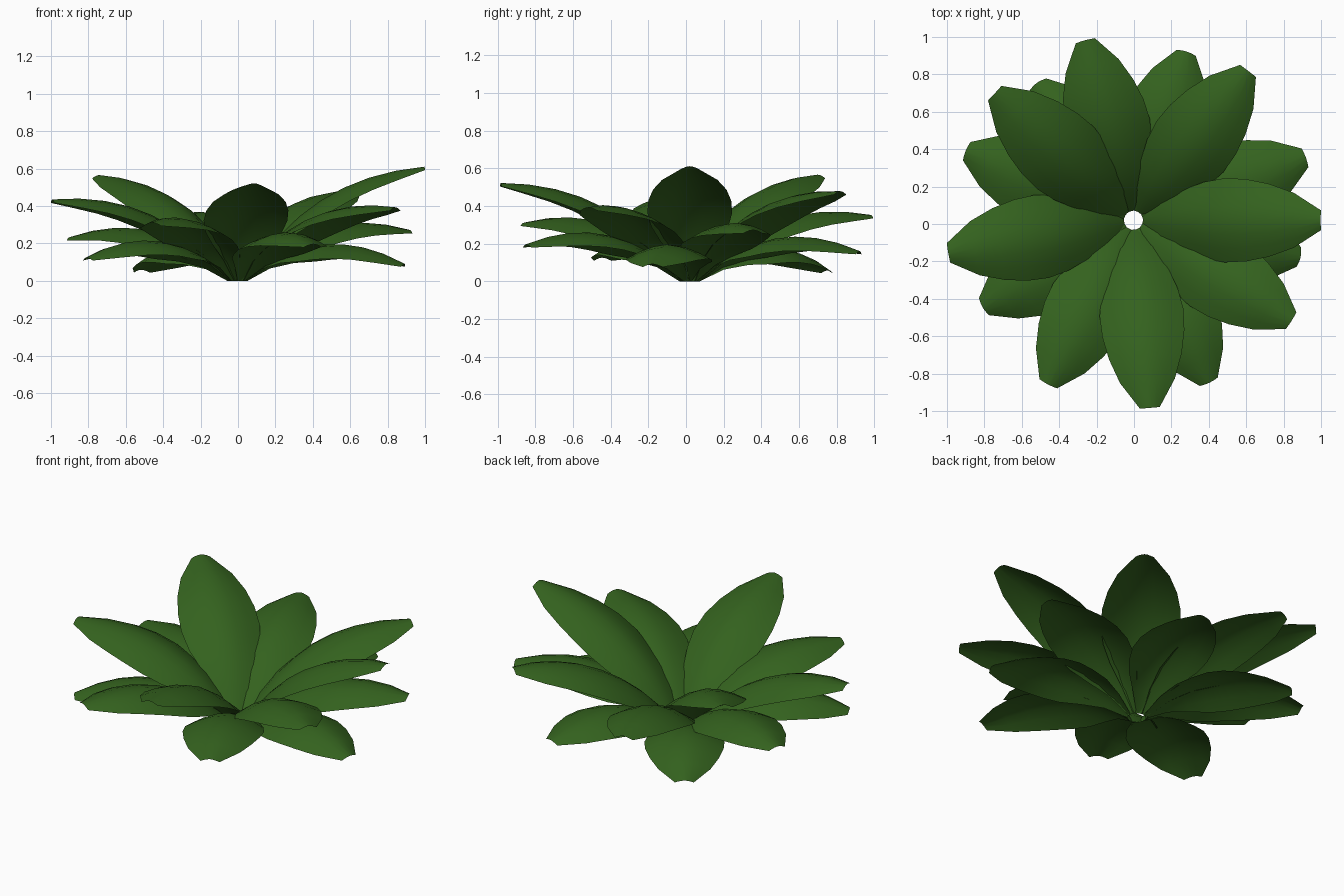
import bpy
import bmesh
from math import cos, sin, radians
from mathutils import Matrix, Vector

cube = bpy.data.objects.get("Cube")
if cube:
    bpy.data.objects.remove(cube)

# Leaf colour
green = bpy.data.materials.new("leaf green")
green.use_nodes = True
color = (0.034, 0.122, 0.013, 1)
green.diffuse_color = color
green.node_tree.nodes["Principled BSDF"].inputs["Base Color"].default_value = color

LEAVES = 15
GOLDEN_ANGLE = 137.5
BASE_RADIUS = 0.05
BOW = 0.148
# Half width of a leaf at even steps from base to cut tip
HALF_WIDTHS = [0.022, 0.09, 0.16, 0.205, 0.225, 0.22, 0.195, 0.147, 0.053]
ACROSS = [-1, -0.67, -0.33, 0, 0.33, 0.67, 1]


def make_leaf(index):
    """One bowed, arched leaf; later leaves are shorter and lie flatter."""
    pitch = radians(32.7 - 2.05 * index)
    length = 1.13 - 0.02 * index
    along = Vector((cos(pitch), 0, sin(pitch)))
    up = Vector((-sin(pitch), 0, cos(pitch)))

    bm = bmesh.new()
    rows = []
    for step, half in enumerate(HALF_WIDTHS):
        t = step / (len(HALF_WIDTHS) - 1)
        spine = along * length * t + up * 4 * BOW * t * (1 - t)
        spine.x += BASE_RADIUS
        # Leaf normal follows the bow, and the sides droop away from the spine
        tangent = along * length + up * 4 * BOW * (1 - 2 * t)
        normal = Vector((-tangent.z, 0, tangent.x)).normalized()
        droop = 0.35 * half * min(1, 3 * t)
        rows.append([
            bm.verts.new(spine + Vector((0, u * half, 0)) - normal * droop * abs(u) ** 1.7)
            for u in ACROSS
        ])
    for a, b in zip(rows, rows[1:]):
        for k in range(len(ACROSS) - 1):
            bm.faces.new((a[k], b[k], b[k + 1], a[k + 1]))
    for face in bm.faces:
        face.smooth = True

    # Turn the leaf to its place in the spiral
    bm.transform(Matrix.Translation((-0.003, 0.02, 0))
                 @ Matrix.Rotation(radians(GOLDEN_ANGLE * index), 4, "Z"))
    mesh = bpy.data.meshes.new(f"leaf_{index + 1}")
    bm.to_mesh(mesh)
    bm.free()
    mesh.materials.append(green)
    leaf = bpy.data.objects.new(mesh.name, mesh)
    bpy.context.collection.objects.link(leaf)


for i in range(LEAVES):
    make_leaf(i)
